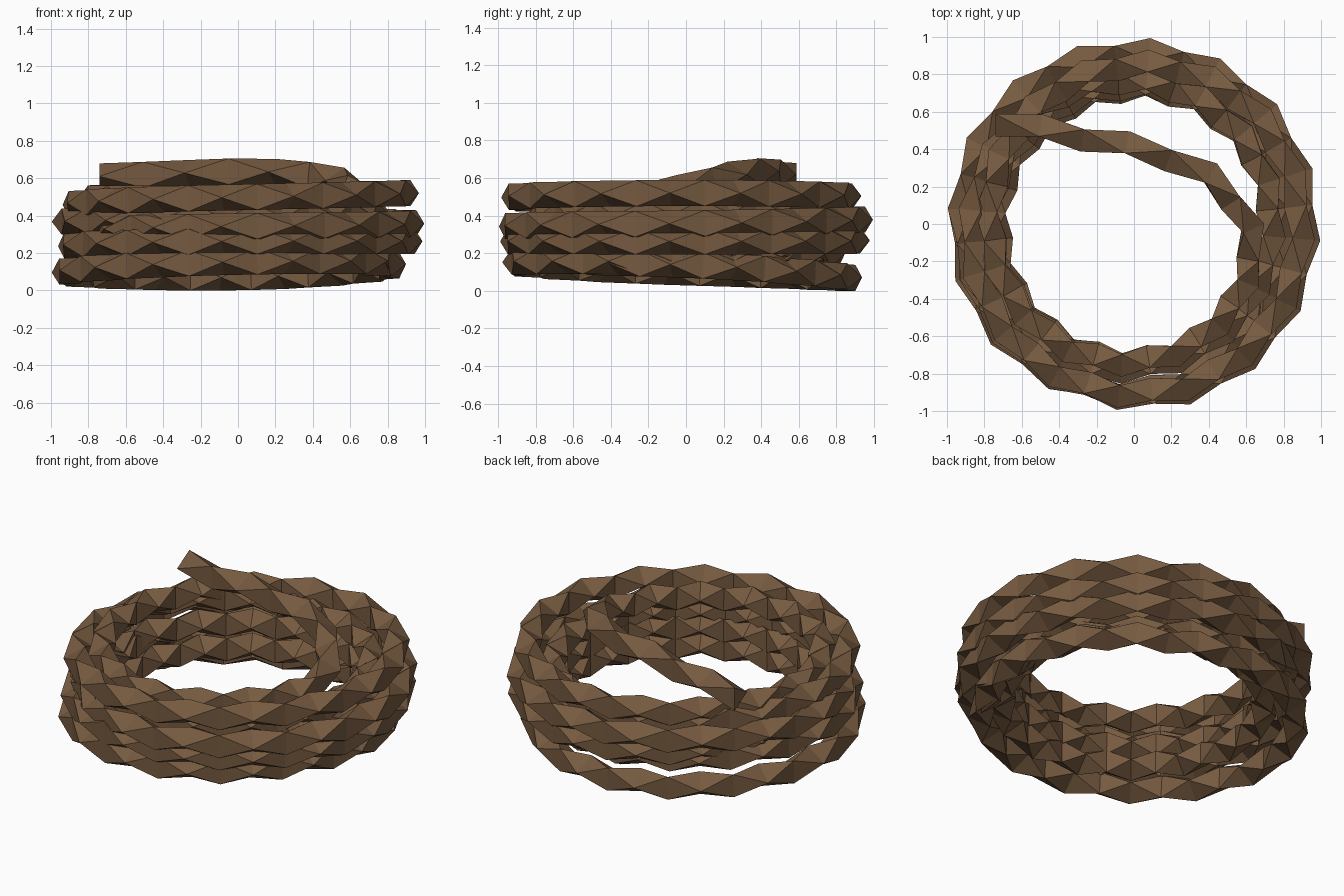
import bpy, bmesh, math
from mathutils import Vector

if "Cube" in bpy.data.objects:
    bpy.data.objects.remove(bpy.data.objects["Cube"])

R = 0.08  # corner distance of the triangular rope section

# Coil radius and height at every quarter turn, anticlockwise, starting at -y
RAD = [.78, .825, .865, .92, .895, .79, .73, .73, .735, .735, .775,
       .89, .91, .91, .90, .77, .73, .735, .74, .79,
       .92, .92, .92, .915, .77, .735, .77,
       .865, .905, .89, .855, .77, .735, .64, .6]
HGT = [.165, .14, .072, .10, .155, .16, .175, .175, .18, .19, .20,
       .24, .265, .265, .27, .29, .30, .305, .31, .32,
       .345, .36, .38, .37, .39, .41, .43,
       .462, .50, .522, .505, .495, .495, .515, .56]
# Loose end crossing over the top
TAIL = [(.62, -.02, .55), (.53, .13, .59), (.40, .26, .62), (.19, .36, .636),
        (-.04, .42, .638), (-.27, .468, .63), (-.5, .51, .62), (-.74, .55, .612)]


def smooth(tab, q):
    """Catmull-Rom lookup in a table."""
    i = int(q)
    t = q - i
    a, b, c, d = (tab[max(0, min(len(tab) - 1, i + k))] for k in (-1, 0, 1, 2))
    return b + .5 * t * (c - a + t * (2 * a - 5 * b + 4 * c - d + t * (3 * (b - c) + d - a)))


# Path: 32 rings per turn, then the loose end
path = []
deg = 17.5 - 11.25 * 5
while deg < 8 * 360 - 10:
    q = deg / 90 + 1
    r, z, a = smooth(RAD, q), smooth(HGT, q), math.radians(deg)
    path.append(Vector((r * math.cos(a), r * math.sin(a), z)))
    deg += 11.25
path += [Vector(p) for p in TAIL]

# Triangular sections, pointing outward and inward in turn
bm = bmesh.new()
rings = []
last = len(path) - 1
for i, p in enumerate(path):
    tan = (path[min(i + 1, last)] - path[max(i - 1, 0)]).normalized()
    if i == last:
        tan = Vector((-1, 0, 0))
    side = tan.cross(Vector((0, 0, 1))).normalized()
    up = side.cross(tan)
    inward = (last - i) % 2 == 0
    off = math.pi / 3 if inward else 0
    ring = []
    for k in range(3):
        a = off + k * math.tau / 3
        ring.append(bm.verts.new(p + R * (math.cos(a) * side + math.sin(a) * up)))
    rings.append((ring, inward))

# Triangles between sections make the diamond facets
for (A, a_turned), (B, _) in zip(rings, rings[1:]):
    for k in range(3):
        n = (k + 1) % 3
        if a_turned:      # A[k] lies between B[k] and B[k+1]
            bm.faces.new((A[k], B[n], B[k]))
            bm.faces.new((A[k], A[n], B[n]))
        else:             # B[k] lies between A[k] and A[k+1]
            bm.faces.new((A[k], A[n], B[k]))
            bm.faces.new((A[n], B[n], B[k]))
bm.faces.new(rings[0][0])
bm.faces.new(rings[-1][0])
bmesh.ops.recalc_face_normals(bm, faces=bm.faces)

# Centre and stand on the ground
xs, ys, zs = zip(*(v.co for v in bm.verts))
mid = Vector(((min(xs) + max(xs)) / 2, (min(ys) + max(ys)) / 2, min(zs)))
for v in bm.verts:
    v.co -= mid

me = bpy.data.meshes.new("rope_coil")
bm.to_mesh(me)
bm.free()
mat = bpy.data.materials.new("rope brown")
mat.diffuse_color = (.18, .102, .051, 1)
mat.use_nodes = True
mat.node_tree.nodes["Principled BSDF"].inputs["Base Color"].default_value = mat.diffuse_color
me.materials.append(mat)
bpy.context.collection.objects.link(bpy.data.objects.new("rope_coil", me))
